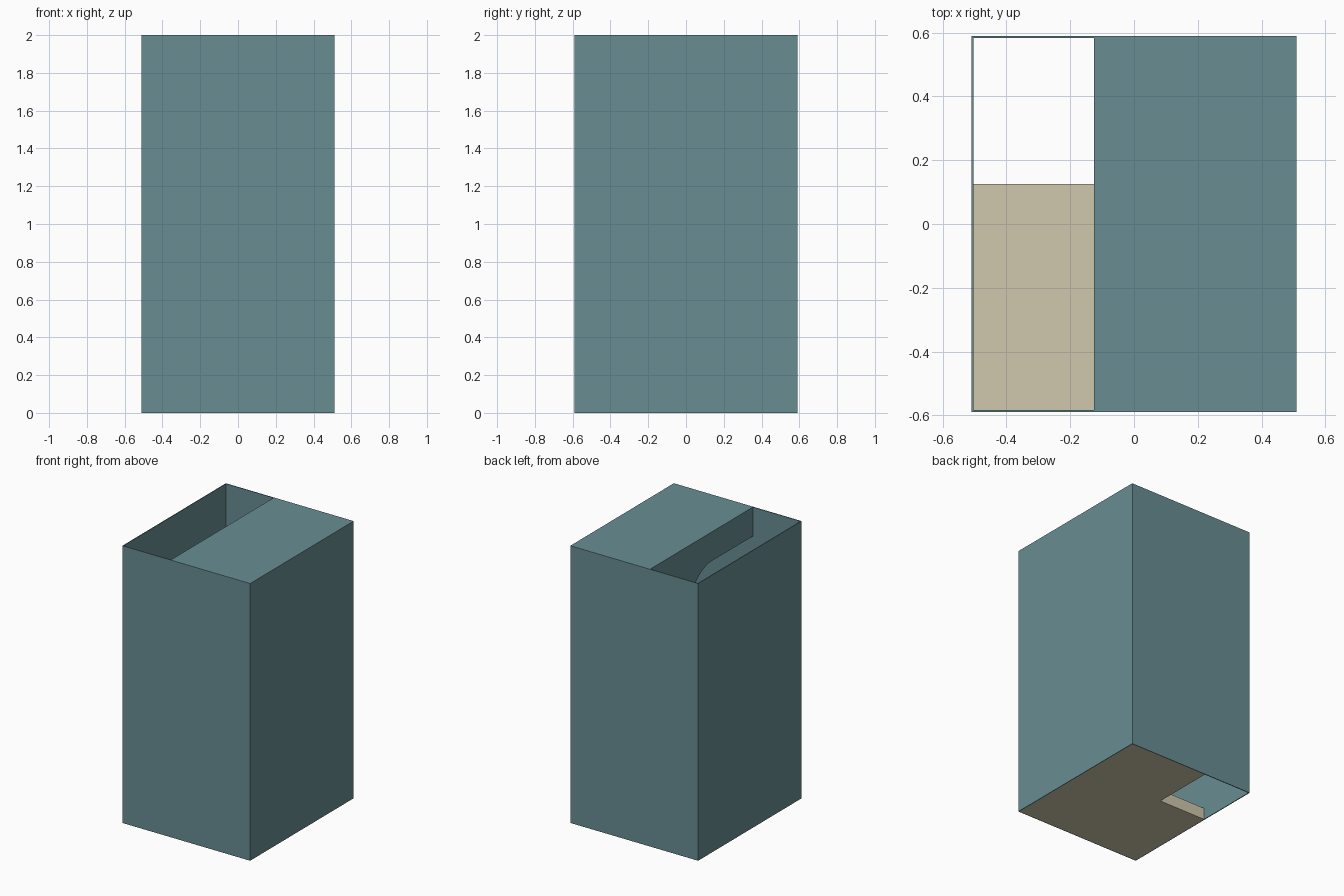
import bpy, bmesh, math

if "Cube" in bpy.data.objects:
    bpy.data.objects.remove(bpy.data.objects["Cube"])

W, D, H = 0.51, 0.59, 2.0      # half width, half depth, height
T = 0.006                      # sheet thickness
SX, SY = -0.125, 0.125         # edges of the openings
FLOOR = 0.085                  # floor slab thickness


def material(name, colour):
    m = bpy.data.materials.new(name)
    m.diffuse_color = (*colour, 1)
    m.use_nodes = True
    m.node_tree.nodes["Principled BSDF"].inputs["Base Color"].default_value = m.diffuse_color
    return m


teal = material("teal", (0.14, 0.27, 0.29))
tan = material("tan", (0.63, 0.58, 0.42))


def prism(name, profile, vec, mat):
    """Extrude a flat closed profile along vec."""
    bm = bmesh.new()
    face = bm.faces.new([bm.verts.new(p) for p in profile])
    new = bmesh.ops.extrude_face_region(bm, geom=[face])["geom"]
    bmesh.ops.translate(bm, vec=vec,
                        verts=[v for v in new if isinstance(v, bmesh.types.BMVert)])
    bmesh.ops.recalc_face_normals(bm, faces=bm.faces)
    mesh = bpy.data.meshes.new(name)
    bm.to_mesh(mesh)
    bm.free()
    mesh.materials.append(mat)
    ob = bpy.data.objects.new(name, mesh)
    bpy.context.collection.objects.link(ob)
    return ob


def box(name, x0, x1, y0, y1, z0, z1, mat):
    return prism(name, [(x0, y0, z0), (x1, y0, z0), (x1, y1, z0), (x0, y1, z0)],
                 (0, 0, z1 - z0), mat)


# outer walls
box("front_wall", -W, W, -D, -D + T, 0, H, teal)
box("back_wall", -W, W, D - T, D, 0, H, teal)
box("left_wall", -W, -W + T, -D + T, D - T, 0, H, teal)
box("right_wall", W - T, W, -D + T, D - T, 0, H, teal)

# roof over the wide side, leaving the shaft open
xi, yi = W - T, D - T
box("roof", SX, xi, -yi, yi, H - T, H, teal)

# L-shaped floor slab with the corner hole
prism("floor_slab", [(-xi, -yi, 0), (xi, -yi, 0), (xi, yi, 0),
                     (SX, yi, 0), (SX, SY, 0), (-xi, SY, 0)], (0, 0, FLOOR), tan)

# inner partition with a round-cornered doorway
R, TOP = 0.24, 1.79
arc = [(SX, SY - R + R * math.sin(a), TOP - R + R * math.cos(a))
       for a in (math.pi / 2 * i / 12 for i in range(13))]
prism("partition", [(SX, -yi, H - T), (SX, -yi, TOP), *arc, (SX, SY, FLOOR),
                    (SX, yi, FLOOR), (SX, yi, H - T)], (T, 0, 0), teal)
